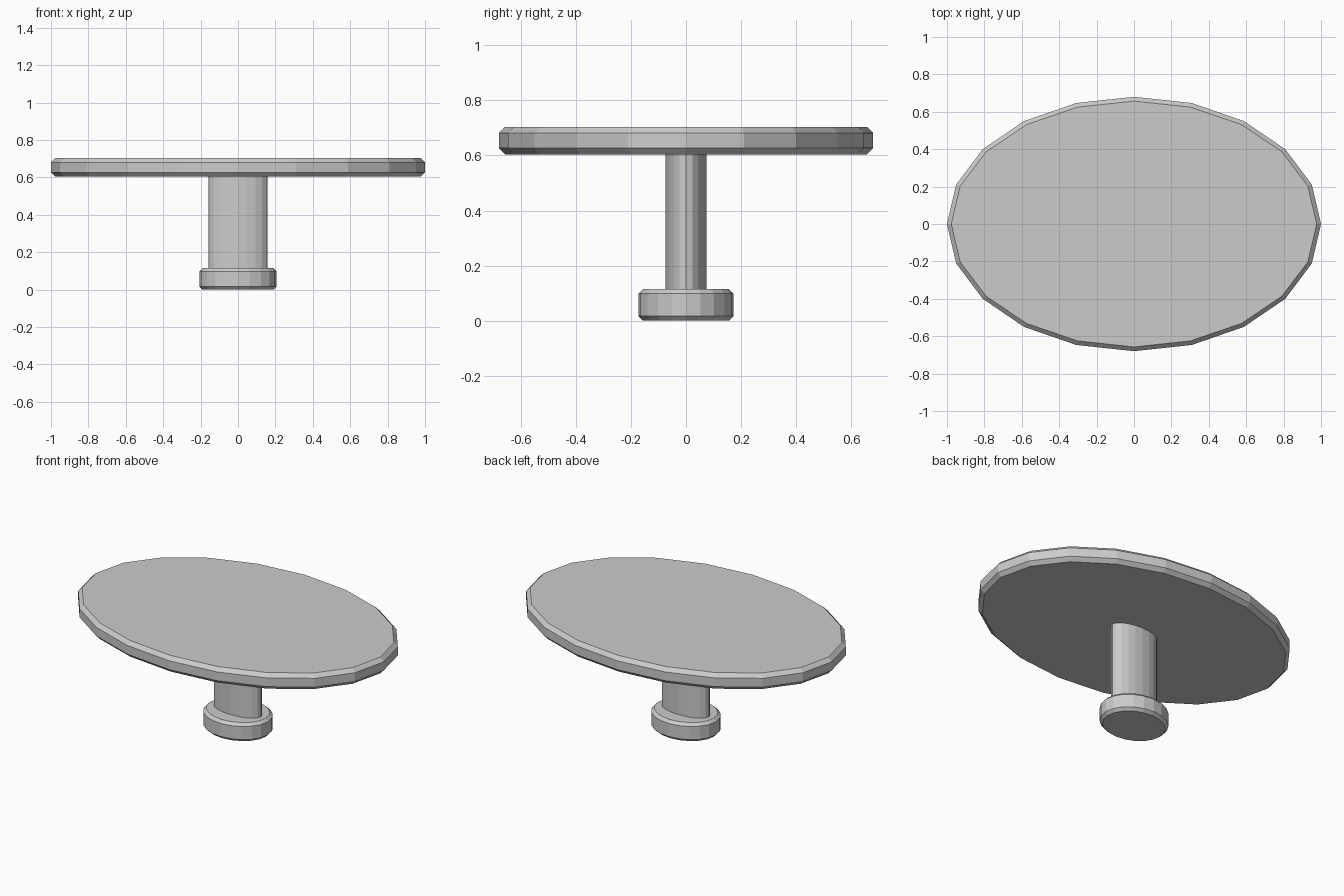
import bpy
import bmesh
from math import cos, sin, tau

if "Cube" in bpy.data.objects:
    bpy.data.objects.remove(bpy.data.objects["Cube"], do_unlink=True)

SIDES = 20

grey = bpy.data.materials.new("plain grey")
grey.use_nodes = True
colour = (0.6, 0.6, 0.6, 1)
grey.diffuse_color = colour
grey.node_tree.nodes["Principled BSDF"].inputs["Base Color"].default_value = colour


def oval(name, rx, ry, bottom, top, chamfer=0):
    """Upright oval slab, with optional chamfers on both rims."""
    if chamfer:
        rings = [(bottom, chamfer), (bottom + chamfer, 0),
                 (top - chamfer, 0), (top, chamfer)]
    else:
        rings = [(bottom, 0), (top, 0)]
    bm = bmesh.new()
    loops = []
    for z, inset in rings:
        loops.append([bm.verts.new(((rx - inset) * cos(tau * i / SIDES),
                                    (ry - inset) * sin(tau * i / SIDES), z))
                      for i in range(SIDES)])
    for low, high in zip(loops, loops[1:]):
        for i in range(SIDES):
            j = (i + 1) % SIDES
            bm.faces.new((low[i], low[j], high[j], high[i]))
    bm.faces.new(loops[0][::-1])
    bm.faces.new(loops[-1])
    mesh = bpy.data.meshes.new(name)
    bm.to_mesh(mesh)
    bm.free()
    mesh.materials.append(grey)
    obj = bpy.data.objects.new(name, mesh)
    bpy.context.collection.objects.link(obj)
    return obj


# Foot, pedestal and table top
oval("base", 0.207, 0.173, 0, 0.115, 0.017)
oval("column", 0.158, 0.075, 0.1, 0.62)
oval("table_top", 1, 0.68, 0.604, 0.704, 0.023)
